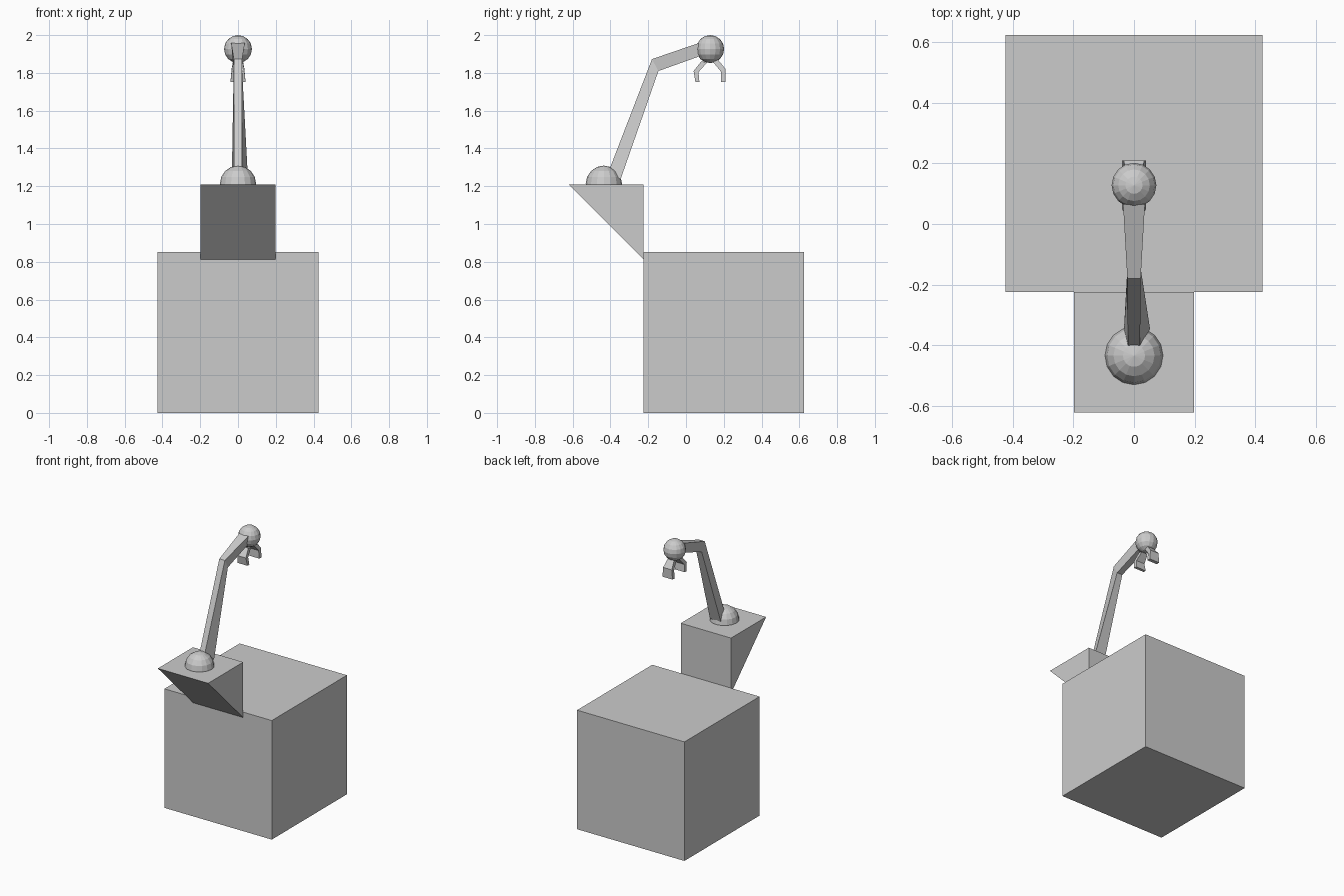
import bpy, bmesh
from mathutils import Matrix

if "Cube" in bpy.data.objects:
    bpy.data.objects.remove(bpy.data.objects["Cube"])


def finish(name, bm):
    bmesh.ops.recalc_face_normals(bm, faces=bm.faces[:])
    mesh = bpy.data.meshes.new(name)
    bm.to_mesh(mesh)
    bm.free()
    obj = bpy.data.objects.new(name, mesh)
    bpy.context.collection.objects.link(obj)
    return obj


def ball(name, centre, radius):
    bm = bmesh.new()
    bmesh.ops.create_uvsphere(bm, u_segments=16, v_segments=8, radius=radius,
                              matrix=Matrix.Translation(centre))
    return finish(name, bm)


def loft(name, sections):
    """Four-sided bar; each section is two edges (y, z, x_left, x_right)."""
    bm = bmesh.new()
    rings = []
    for (y0, z0, l0, r0), (y1, z1, l1, r1) in sections:
        pts = [(l0, y0, z0), (r0, y0, z0), (r1, y1, z1), (l1, y1, z1)]
        rings.append([bm.verts.new(p) for p in pts])
    for a, b in zip(rings, rings[1:]):
        for i in range(4):
            j = (i + 1) % 4
            bm.faces.new((a[i], a[j], b[j], b[i]))
    bm.faces.new(rings[0])
    bm.faces.new(rings[-1])
    return finish(name, bm)


def prism(name, profile, half_width):
    """Extrude a (y, z) profile across x."""
    bm = bmesh.new()
    face = bm.faces.new([bm.verts.new((-half_width, y, z)) for y, z in profile])
    new = bmesh.ops.extrude_face_region(bm, geom=[face])["geom"]
    bmesh.ops.translate(bm, vec=(2 * half_width, 0, 0),
                        verts=[v for v in new if isinstance(v, bmesh.types.BMVert)])
    return finish(name, bm)


# Base block and the wedge bracket hung on its front edge
prism("base_block", [(-0.225, 0), (0.625, 0), (0.625, 0.852), (-0.225, 0.852)], 0.425)
prism("wedge_bracket", [(-0.622, 1.21), (-0.225, 1.21), (-0.225, 0.813)], 0.199)

# Shoulder and wrist joints
ball("shoulder_joint", (0, -0.435, 1.213), 0.096)
ball("wrist_joint", (0, 0.128, 1.926), 0.074)

# Bent arm, from shoulder over elbow to wrist
loft("arm", [
    ((-0.405, 1.29, -0.02, 0.02), (-0.347, 1.235, -0.033, 0.053)),
    ((-0.18, 1.873, -0.022, 0.022), (-0.146, 1.81, -0.022, 0.022)),
    ((0.065, 1.957, -0.036, 0.036), (0.072, 1.888, -0.025, 0.025)),
])

# Gripper fingers: outer and inner edge at root, knuckle and tip
fingers = {
    "front_finger": [((0.082, 1.862), (0.11, 1.853)), ((0.04, 1.81), (0.066, 1.804)),
                     ((0.05, 1.752), (0.071, 1.752))],
    "back_finger": [((0.17, 1.869), (0.143, 1.858)), ((0.21, 1.82), (0.184, 1.808)),
                    ((0.209, 1.752), (0.184, 1.752))],
}
for name, path in fingers.items():
    loft(name, [((*outer, -w, w), (*inner, -w, w))
                for (outer, inner), w in zip(path, (0.025, 0.034, 0.04))])
